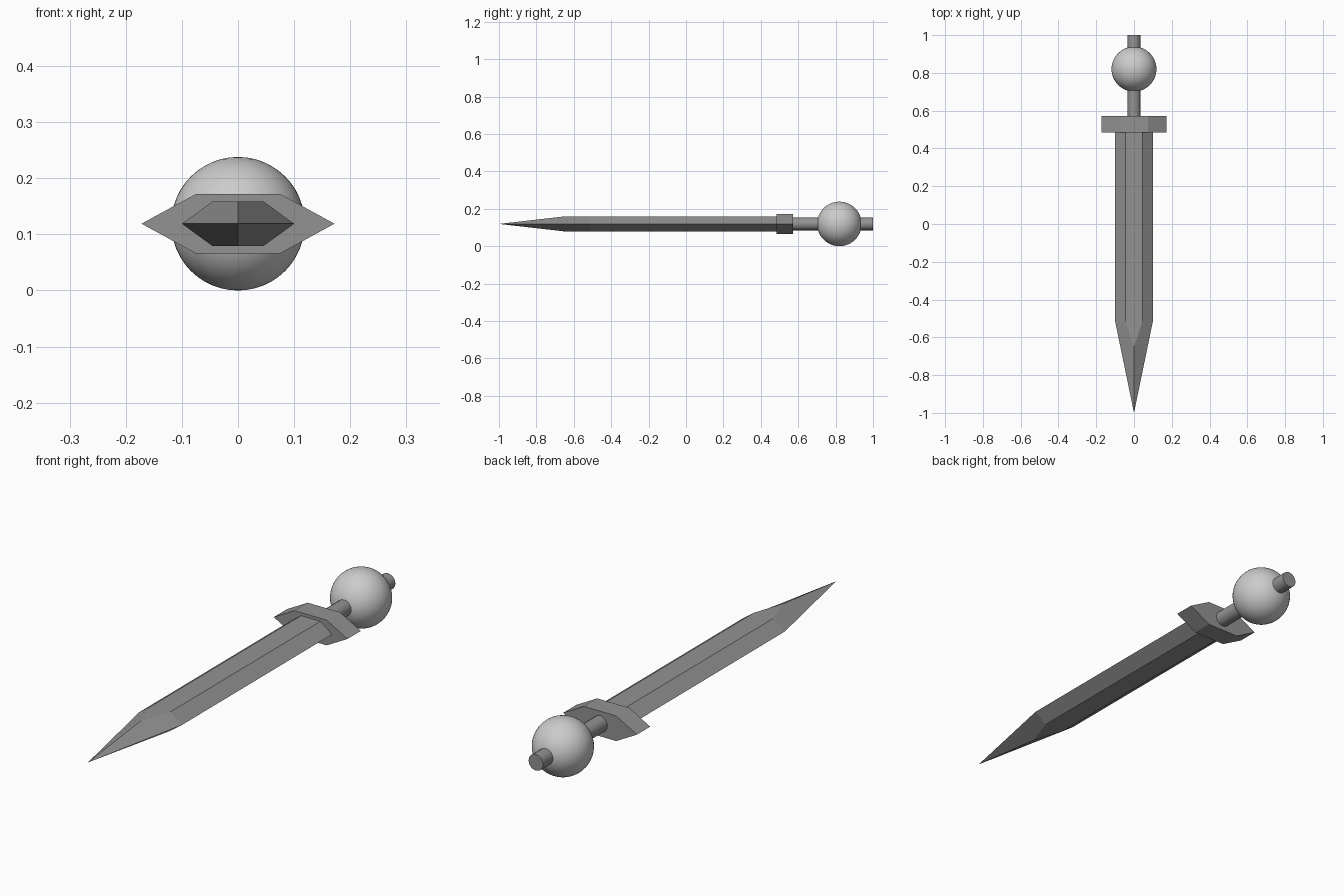
import bpy, bmesh, math

if "Cube" in bpy.data.objects:
    bpy.data.objects.remove(bpy.data.objects["Cube"])

ZC = 0.119  # height of the sword's centre line

dark = bpy.data.materials.new("dark_metal")
dark.diffuse_color = (0.29, 0.29, 0.29, 1)
dark.use_nodes = True
dark.node_tree.nodes["Principled BSDF"].inputs["Base Color"].default_value = dark.diffuse_color


def make_object(name, bm):
    bmesh.ops.recalc_face_normals(bm, faces=bm.faces[:])
    mesh = bpy.data.meshes.new(name)
    bm.to_mesh(mesh)
    bm.free()
    mesh.materials.append(dark)
    obj = bpy.data.objects.new(name, mesh)
    bpy.context.collection.objects.link(obj)
    return obj


def hex_ring(bm, half_w, flat_w, half_h, y):
    pts = [(half_w, 0), (flat_w, half_h), (-flat_w, half_h),
           (-half_w, 0), (-flat_w, -half_h), (flat_w, -half_h)]
    return [bm.verts.new((x, y, ZC + z)) for x, z in pts]


def bridge(bm, a, b):
    n = len(a)
    for i in range(n):
        bm.faces.new((a[i], a[(i + 1) % n], b[(i + 1) % n], b[i]))


# Blade: hexagonal bar whose flats end in points, with a faceted tip
bm = bmesh.new()
back = hex_ring(bm, 0.1, 0.045, 0.04, 0.487)
front = hex_ring(bm, 0.1, 0.045, 0.04, -0.515)
bridge(bm, back, front)
bm.faces.new(back)
tip = bm.verts.new((0, -1, ZC))
for side, (i, j), (r, l) in ((1, (1, 2), (0, 3)), (-1, (4, 5), (3, 0))):
    apex = bm.verts.new((0, -0.65, ZC + side * 0.04))
    bm.faces.new((front[i], front[j], apex))
    bm.faces.new((front[r], front[i], apex, tip))
    bm.faces.new((front[j], front[l], tip, apex))
make_object("blade", bm)

# Guard: wider hexagonal block
bm = bmesh.new()
a = hex_ring(bm, 0.172, 0.075, 0.053, 0.484)
b = hex_ring(bm, 0.172, 0.075, 0.053, 0.572)
bridge(bm, a, b)
bm.faces.new(a)
bm.faces.new(b)
make_object("guard", bm)

# Handle: thin rod running through the pommel
y0, y1 = 0.565, 1.0
bpy.ops.mesh.primitive_cylinder_add(vertices=16, radius=0.034, depth=y1 - y0,
                                    location=(0, (y0 + y1) / 2, ZC),
                                    rotation=(math.pi / 2, 0, 0))
handle = bpy.context.object
handle.name = "handle"
handle.data.materials.append(dark)
bpy.ops.object.shade_smooth_by_angle(angle=math.radians(30))

# Pommel: smooth ball
bpy.ops.mesh.primitive_uv_sphere_add(segments=48, ring_count=24, radius=ZC,
                                     location=(0, 0.82, ZC))
bpy.context.object.name = "pommel_ball"
bpy.ops.object.shade_smooth()
